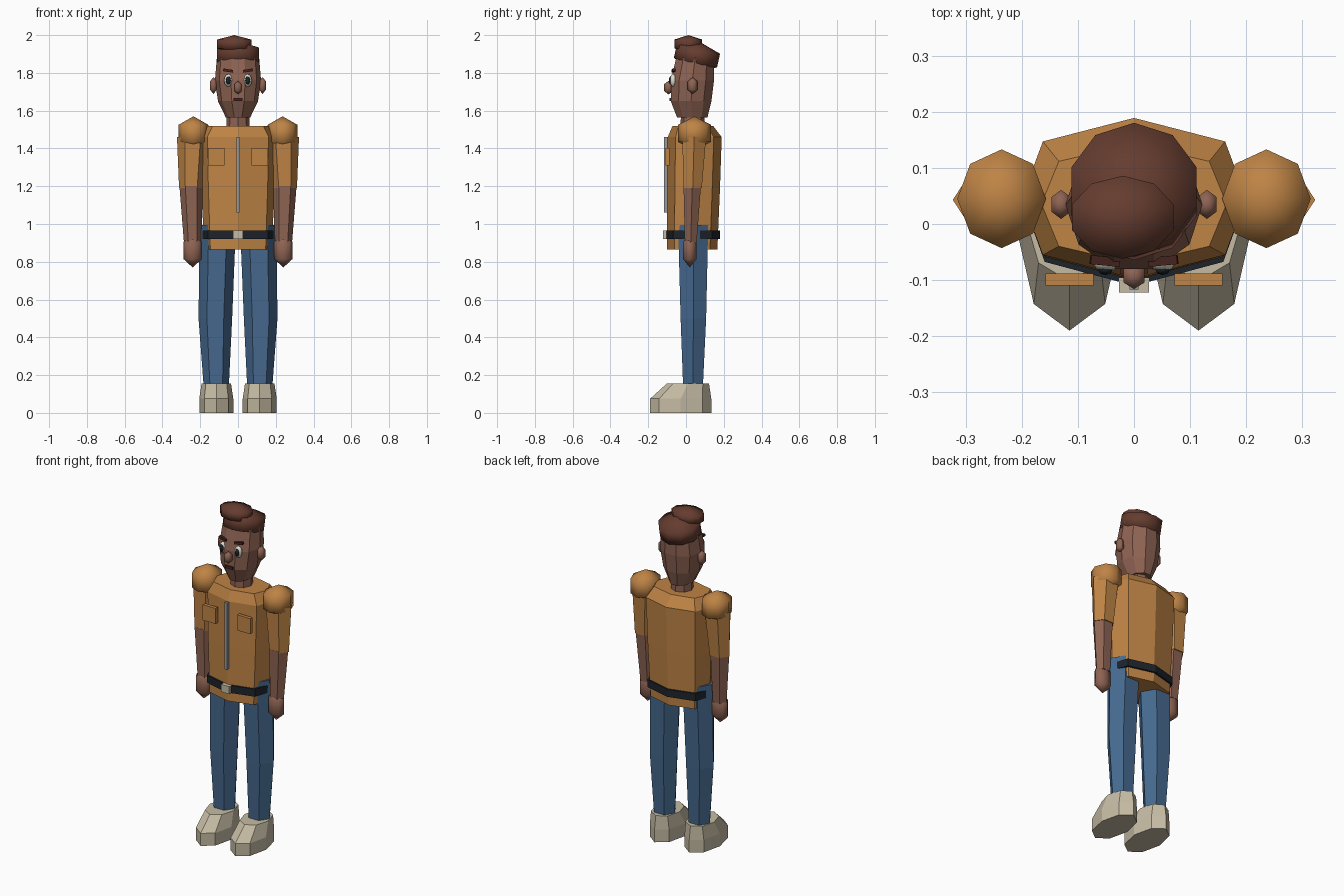
import bpy, bmesh
from math import cos, sin, pi, copysign
from mathutils import Matrix, Euler

cube = bpy.data.objects.get("Cube")
if cube:
    bpy.data.objects.remove(cube)


def material(name, r, g, b):
    m = bpy.data.materials.new(name)
    m.use_nodes = True
    m.diffuse_color = (r, g, b, 1)
    bsdf = next(n for n in m.node_tree.nodes if n.type == 'BSDF_PRINCIPLED')
    bsdf.inputs["Base Color"].default_value = (r, g, b, 1)
    return m


skin = material("brown skin", .27, .125, .085)
shirt = material("orange shirt", .52, .23, .06)
denim = material("blue denim", .06, .14, .27)
canvas = material("beige canvas", .56, .50, .37)
hair = material("dark brown hair", .13, .045, .028)
black = material("black leather", .012, .017, .024)
steel = material("grey metal", .32, .33, .33)
white = material("eye white", .72, .72, .62)
umber = material("deep brown", .06, .017, .013)


def finish(name, bm, mat, smooth=False):
    bmesh.ops.recalc_face_normals(bm, faces=bm.faces)
    for f in bm.faces:
        f.smooth = smooth
    me = bpy.data.meshes.new(name)
    bm.to_mesh(me)
    bm.free()
    me.materials.append(mat)
    ob = bpy.data.objects.new(name, me)
    bpy.context.collection.objects.link(ob)
    return ob


def loft(name, mat, sides, rings, square=1):
    """Skin through rings of (x, y, z, x radius, y radius)."""
    bm = bmesh.new()
    prev = None
    for x, y, z, rx, ry in rings:
        ring = []
        for i in range(sides):
            a = 2 * pi * i / sides
            c = copysign(abs(cos(a)) ** square, cos(a))
            ring.append(bm.verts.new((x + rx * c, y + ry * sin(a), z)))
        if prev:
            for i in range(sides):
                j = (i + 1) % sides
                bm.faces.new((prev[i], prev[j], ring[j], ring[i]))
        else:
            bm.faces.new(ring)
        prev = ring
    bm.faces.new(prev)
    return finish(name, bm, mat)


def ball(name, mat, centre, radii, sides=8, rings=3, rot=(0, 0, 0)):
    """Coarse smooth ball whose widest ring matches the given radii."""
    bm = bmesh.new()
    bmesh.ops.create_uvsphere(bm, u_segments=sides, v_segments=rings, radius=1)
    wide = max(v.co.xy.length for v in bm.verts)
    size = (radii[0] / wide, radii[1] / wide, radii[2])
    bm.transform(Matrix.LocRotScale(centre, Euler(rot), size))
    return finish(name, bm, mat, True)


def box(name, mat, centre, size, rot=(0, 0, 0)):
    bm = bmesh.new()
    bmesh.ops.create_cube(bm, size=1)
    bm.transform(Matrix.LocRotScale(centre, Euler(rot), size))
    return finish(name, bm, mat)


# Torso, neck and belt
loft("shirt_body", shirt, 8, [
    (0, .033, .865, .18, .133), (0, .04, 1.19, .193, .14),
    (0, .046, 1.46, .2, .143), (0, .036, 1.52, .165, .107)], .6)
loft("neck", skin, 8, [(0, .035, 1.48, .063, .064), (0, .035, 1.6, .06, .062)])
loft("belt", black, 8, [(0, .035, .92, .196, .145), (0, .035, .965, .196, .145)], .6)
box("belt_buckle", canvas, (0, -.109, .943), (.054, .026, .045))
box("zipper", steel, (0, -.108, 1.26), (.016, .018, .4))

# Head, face and hair
loft("head", skin, 10, [
    (0, .033, 1.565, .065, .085), (0, .027, 1.65, .106, .113),
    (0, .034, 1.76, .122, .12), (0, .048, 1.88, .112, .105),
    (0, .055, 1.92, .075, .07)])
ball("nose", skin, (0, -.092, 1.722), (.022, .024, .036), 6)
box("mouth", umber, (0, -.084, 1.66), (.05, .009, .016))
ball("back_hair", hair, (0, .058, 1.89), (.117, .117, .075), 10, rot=(-.22, 0, 0))
ball("front_hair", hair, (-.02, .012, 1.953), (.095, .074, .047), 10)

for s, side in ((1, "left"), (-1, "right")):
    # Facial pairs
    ball(side + "_ear", skin, (s * .13, .035, 1.733), (.02, .026, .045), 6)
    ball(side + "_eye", white, (s * .05, -.068, 1.76), (.024, .018, .034), 8, 6)
    ball(side + "_pupil", black, (s * .051, -.082, 1.76), (.013, .009, .022), 8, 6)
    box(side + "_eyebrow", umber, (s * .052, -.066, 1.812),
        (.052, .016, .014), (0, -s * .15, s * .1))
    # Shirt pocket
    box(side + "_pocket", shirt, (s * .115, -.099, 1.357), (.086, .021, .093))
    # Arm
    ball(side + "_shoulder", shirt, (s * .236, .045, 1.48), (.079, .088, .09))
    loft(side + "_sleeve", shirt, 6, [
        (s * .248, .036, 1.19, .064, .055), (s * .24, .043, 1.46, .083, .073)])
    loft(side + "_forearm", skin, 6, [
        (s * .24, .025, .9, .046, .036), (s * .248, .033, 1.2, .062, .053)])
    ball(side + "_hand", skin, (s * .24, .02, .86), (.049, .036, .09), 8)
    # Leg and shoe
    loft(side + "_trouser_leg", denim, 6, [
        (s * .115, .037, .13, .066, .06), (s * .12, .039, .5, .089, .078),
        (s * .107, .038, .995, .096, .092)])
    loft(side + "_shoe", canvas, 8, [
        (s * .115, -.028, 0, .09, .162), (s * .115, -.028, .075, .09, .162),
        (s * .115, .01, .155, .078, .112)])
